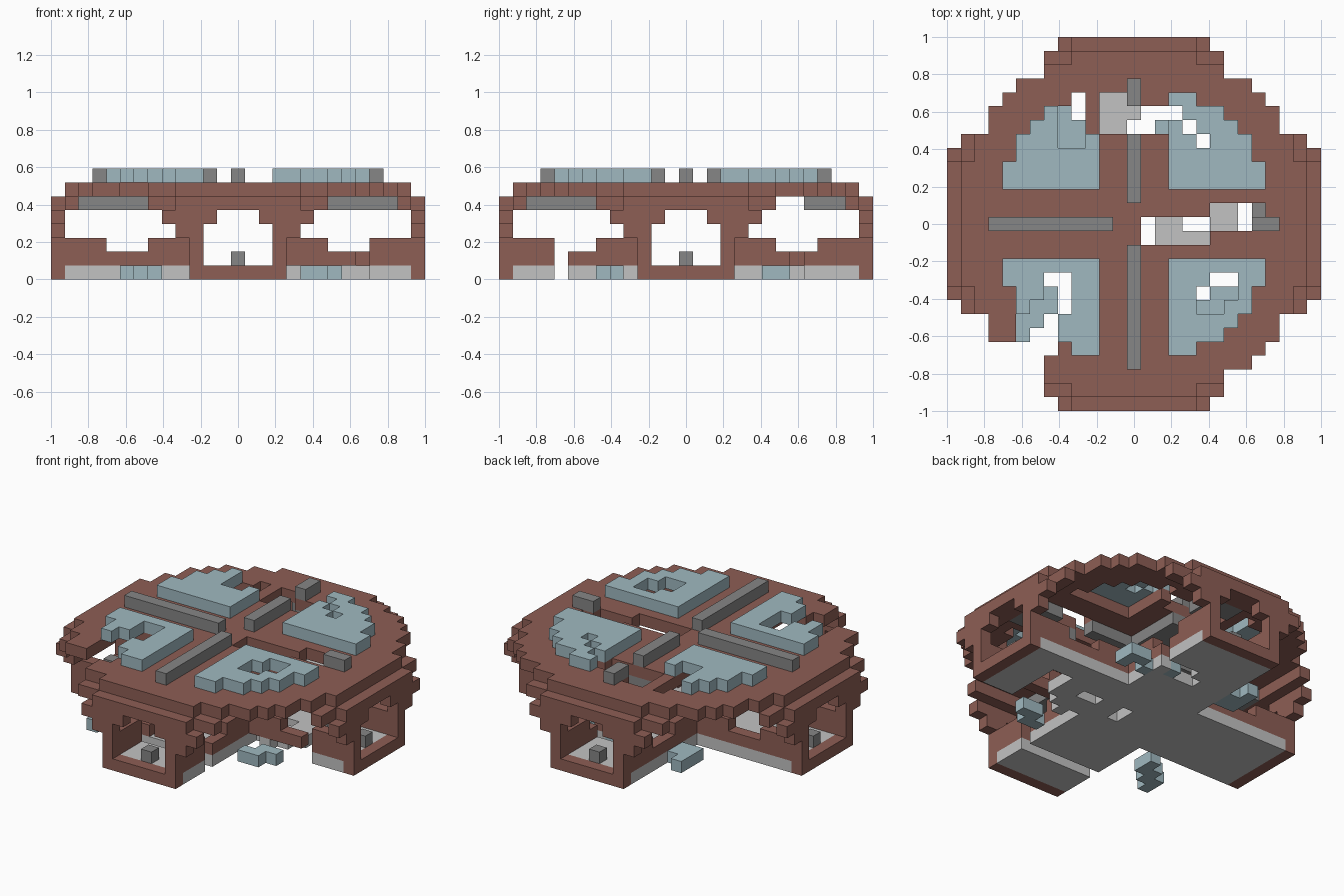
import bpy, bmesh
from mathutils import Vector

U = 2 / 27          # edge of one block
cube = bpy.data.objects.get("Cube")
if cube:
    bpy.data.objects.remove(cube)


def material(name, rgb):
    m = bpy.data.materials.new(name)
    m.use_nodes = True
    m.diffuse_color = (*rgb, 1)
    m.node_tree.nodes["Principled BSDF"].inputs["Base Color"].default_value = (*rgb, 1)
    return m


brown = material("red brown", (0.27, 0.112, 0.09))
blue = material("pale blue", (0.35, 0.485, 0.53))
pale = material("light grey", (0.54, 0.54, 0.54))
grey = material("mid grey", (0.24, 0.24, 0.24))


def box(x0, x1, y0, y1, z0, z1=None):
    """Block cells in an inclusive range."""
    z1 = z0 if z1 is None else z1
    return {(x, y, z) for x in range(x0, x1 + 1)
            for y in range(y0, y1 + 1) for z in range(z0, z1 + 1)}


def around(cells):
    """Repeat cells in four quarter turns, mirrored."""
    out = set()
    for x, y, z in cells:
        for a, b in ((x, y), (y, x)):
            out |= {(sa * a, sb * b, z) for sa in (1, -1) for sb in (1, -1)}
    return out


def at(z, *cells):
    return {(x, y, z) for x, y in cells}


DIRS = [Vector(d) for d in ((1, 0, 0), (-1, 0, 0), (0, 1, 0),
                            (0, -1, 0), (0, 0, 1), (0, 0, -1))]


def blocks(name, cells, mat):
    """Outer skin of a set of block cells."""
    bm = bmesh.new()
    cache = {}

    def vert(p):
        key = tuple(round(c * 2) for c in p)
        if key not in cache:
            cache[key] = bm.verts.new(((p.x) * U, (p.y) * U, (p.z + 0.5) * U))
        return cache[key]

    for c in sorted(cells):
        for d in DIRS:
            if tuple(int(a + b) for a, b in zip(c, d)) in cells:
                continue
            s = Vector((d.y, d.z, d.x))
            t = d.cross(s)
            mid = Vector(c) + d / 2
            bm.faces.new([vert(mid + (s * i + t * j) / 2)
                          for i, j in ((1, 1), (-1, 1), (-1, -1), (1, -1))])
    me = bpy.data.meshes.new(name)
    bm.to_mesh(me)
    bm.free()
    me.materials.append(mat)
    ob = bpy.data.objects.new(name, me)
    bpy.context.collection.objects.link(ob)


# collapsed areas of the roof, all roof layers
hole = box(1, 5, -1, 0, 5, 7) | box(6, 8, 0, 1, 5, 7) | at(6, (9, 1)) | at(7, (9, 1))
hole |= box(-2, 2, 7, 8, 5, 7) | box(-2, -1, 9, 9, 5, 7)
hole |= box(3, 3, 8, 8, 5, 7) | box(4, 4, 7, 7, 5, 7) | box(5, 5, 6, 6, 5, 7)
hole |= box(-5, -4, 6, 8, 5, 7) | box(-4, -4, 9, 9, 5, 7) | box(-3, -3, 7, 9, 7)
hole |= box(6, 7, -5, -4, 5, 7) | box(5, 6, -6, -5, 5, 7)
hole |= box(-6, -5, -6, -4, 6, 7) | box(-8, -6, -10, -7, 6, 7)
hole |= box(-7, -7, -6, -6, 6, 7) | box(-9, -9, -9, -9, 6, 7)
hole -= box(-6, -6, -10, -10, 6, 7)

# round roof slab with a recess beneath each plate
disc = {c for c in box(-12, 12, -12, 12, 6) if c[0] ** 2 + c[1] ** 2 <= 165}
recess = {c for c in disc if min(abs(c[0]), abs(c[1])) >= 4
          and c[0] ** 2 + c[1] ** 2 <= 100}
blocks("roof_slab", disc - recess - hole, brown)

# four roof plates
plates = around({c for c in box(3, 9, 3, 9, 7) if c[0] ** 2 + c[1] ** 2 <= 100})
blocks("roof_plates", plates - hole, blue)

# ridges on the roof and wide beams below it
ridge = around(box(2, 10, 0, 0, 7)) - hole
blocks("roof_ridges", ridge - box(0, 0, 7, 8, 7), grey)
beams = around(box(0, 11, 0, 1, 5)) - hole
blocks("ceiling_beams", beams, grey)

# arched portal at the end of each arm
portal = box(0, 3, 13, 13, 0) | box(3, 3, 13, 13, 1, 2) | box(3, 4, 13, 13, 3)
portal |= box(2, 5, 13, 13, 4) | box(0, 4, 13, 13, 5) | box(0, 6, 12, 12, 5)
blocks("portals", around(portal), brown)

# low side walls, stepped up at the ends
walls = around(box(3, 12, 3, 3, 1) | box(3, 6, 3, 3, 2) | box(10, 12, 3, 3, 2))
walls -= box(9, 9, -3, -3, 1) | box(3, 3, 8, 8, 1) | box(-3, 3, -9, -9, 1)
blocks("side_walls", walls, brown)

# cross shaped floor with broken areas
floor = around(box(0, 12, 0, 3, 0))
floor -= box(1, 1, -1, 0, 0) | box(4, 5, 0, 0, 0) | box(8, 9, -3, 1, 0)
floor -= box(-3, 3, -9, -9, 0) | box(0, 1, 7, 7, 0) | box(1, 3, 8, 8, 0)
floor -= at(0, (4, -3), (6, -3), (7, -3), (7, -2), (2, 7))
blocks("floor", floor, pale)

# small posts in the doorways
blocks("door_posts", around(at(1, (12, 0))), grey)

# fallen roof pieces on the ground
debris = {
    "front_left": [(6, -5), (7, -5), (5, -6), (6, -6)],
    "front_right": [(-8, -8), (-8, -7), (-7, -7), (-7, -6), (-6, -6), (-6, -5)],
    "back_right": [(-5, 8), (-5, 7), (-4, 7), (-5, 6), (-4, 6)],
    "back_left": [(2, 7), (4, 6), (5, 7), (6, 7), (6, 6)],
}
for place, cells in debris.items():
    blocks("fallen_piece_" + place, at(0, *cells), blue)
